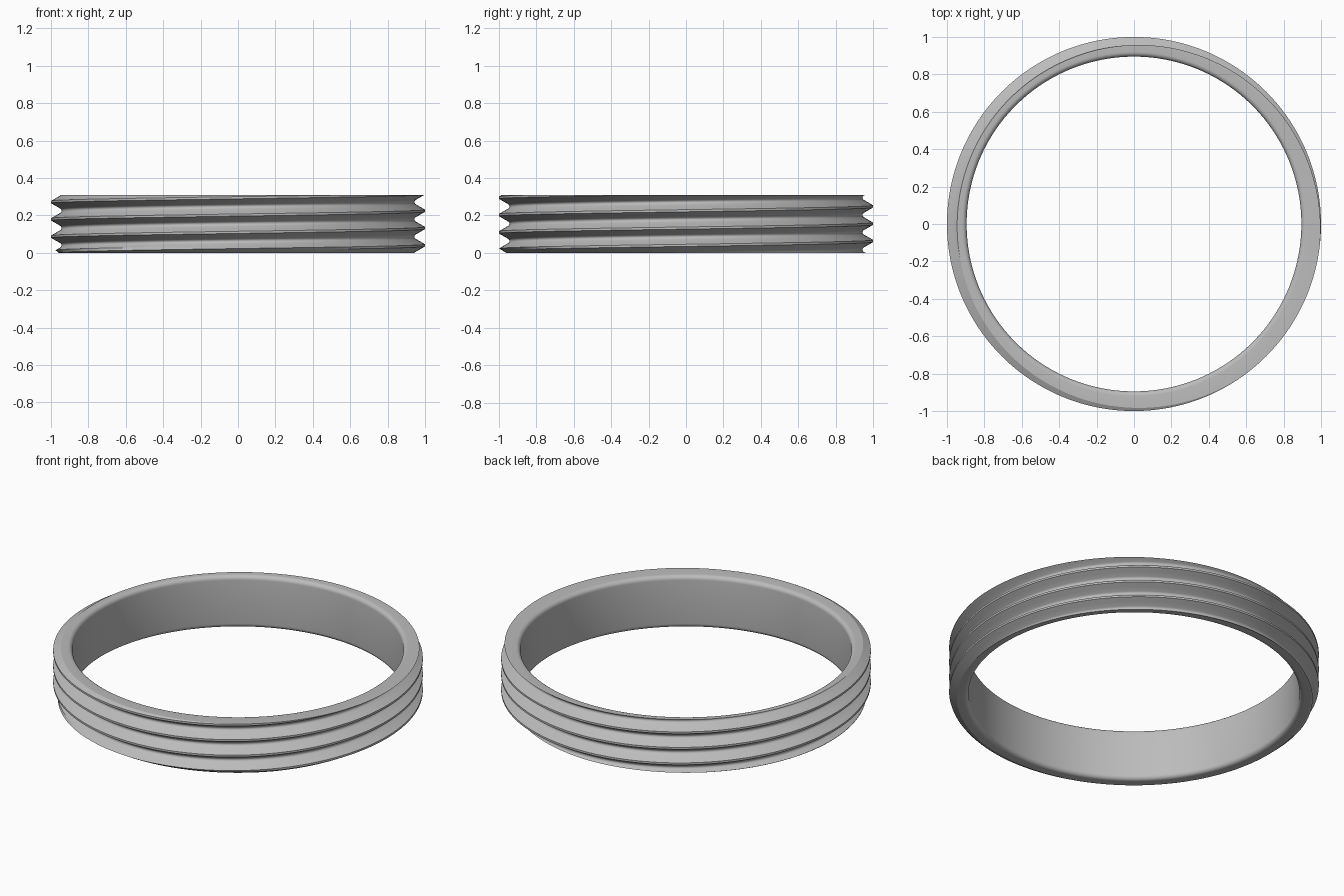
import bpy, bmesh
from math import sin, cos, pi, tau, sqrt, radians

cube = bpy.data.objects.get("Cube")
if cube:
    bpy.data.objects.remove(cube)

HEIGHT, R_OUT, R_IN, FILLET = 0.31, 1.0, 0.895, 0.025
PITCH, CREST_Z = 0.0925, 0.04
SEGMENTS = 192

# 60-degree thread form: narrow flat crest, straight flanks, rounded root
CREST = PITCH / 16
ROOT_R = PITCH * 0.1443
ROOT_W = ROOT_R * cos(pi / 6)
TANGENT = PITCH / 2 - ROOT_W
ROOT = R_OUT - (TANGENT - CREST) * sqrt(3) - ROOT_R / 2


def thread_radius(z, crest):
    """Radius of the thread at height z, with a crest at the given height."""
    d = abs((z - crest + PITCH / 2) % PITCH - PITCH / 2)
    if d <= CREST:
        r = R_OUT
    elif d <= TANGENT:
        r = R_OUT - (d - CREST) * sqrt(3)
    else:
        r = ROOT + ROOT_R - sqrt(max(0, ROOT_R ** 2 - (PITCH / 2 - d) ** 2))
    return min(r, 0.96 + 1.7 * z)  # lead-in chamfer at the bottom


# Sample offsets across one turn of thread
half = [CREST, (CREST + TANGENT) / 2, TANGENT]
half += [PITCH / 2 - ROOT_W * f for f in (0.67, 0.33, 0)]
offsets = [-d for d in reversed(half)] + half

# Bore with rounded rims, from top to bottom
arc = [i * pi / 12 for i in range(7)]
bore = [(R_IN + FILLET * (1 - sin(a)), HEIGHT - FILLET * (1 - cos(a))) for a in reversed(arc)]
bore = [(R_IN + FILLET * (1 - cos(a)), HEIGHT - FILLET * (1 - sin(a))) for a in reversed(arc)]
bore += [(r, HEIGHT - z) for r, z in reversed(bore)]

# Sweep the section around the axis while the thread climbs one pitch
bm = bmesh.new()
columns = []
for s in range(SEGMENTS + 1):
    t = s / SEGMENTS
    a = tau * t
    crest = CREST_Z + PITCH * t
    section = list(bore)
    for turn in range(-1, 4):
        for d in offsets:
            z = min(max(crest + turn * PITCH + d, 0), HEIGHT)
            section.append((thread_radius(z, crest), z))
    columns.append([bm.verts.new((r * cos(a), r * sin(a), z)) for r, z in section])

for left, right in zip(columns, columns[1:]):
    for i in range(len(left)):
        bm.faces.new((left[i - 1], right[i - 1], right[i], left[i]))
bmesh.ops.remove_doubles(bm, verts=bm.verts, dist=0.0001)
bmesh.ops.recalc_face_normals(bm, faces=bm.faces)

mesh = bpy.data.meshes.new("threaded_ring")
bm.to_mesh(mesh)
bm.free()
ring = bpy.data.objects.new("threaded_ring", mesh)
bpy.context.collection.objects.link(ring)

# Plain grey metal
grey = bpy.data.materials.new("light_grey")
grey.use_nodes = True
color = (0.5, 0.5, 0.5, 1)
grey.diffuse_color = color
grey.node_tree.nodes["Principled BSDF"].inputs["Base Color"].default_value = color
mesh.materials.append(grey)

bpy.ops.object.select_all(action='DESELECT')
ring.select_set(True)
bpy.context.view_layer.objects.active = ring
bpy.ops.object.shade_smooth_by_angle(angle=radians(25))
